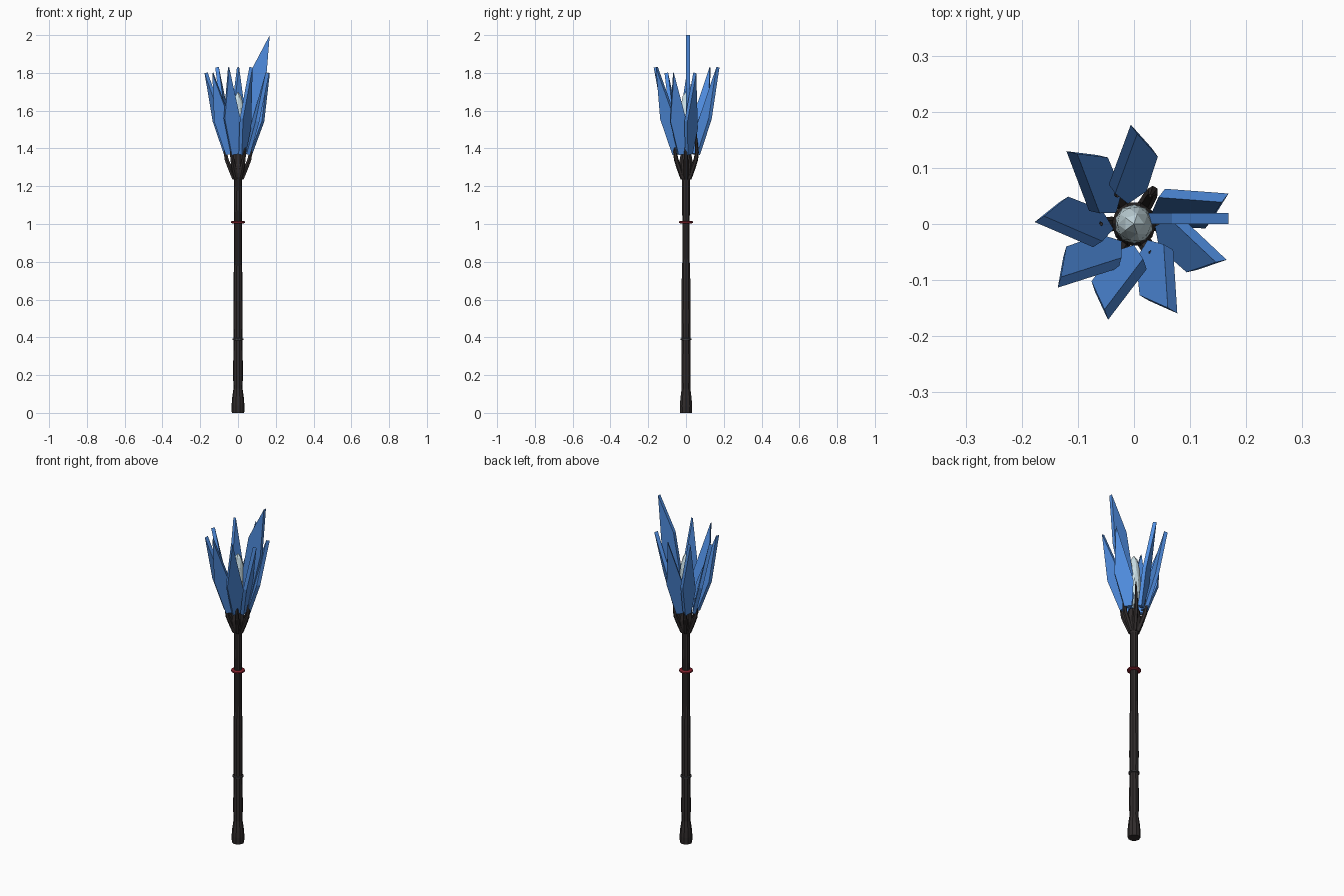
import bpy, bmesh
from math import sin, cos, pi, radians
from mathutils import Vector

if "Cube" in bpy.data.objects:
    bpy.data.objects.remove(bpy.data.objects["Cube"])


def material(name, rgb):
    m = bpy.data.materials.new(name)
    m.diffuse_color = (*rgb, 1)
    m.use_nodes = True
    m.node_tree.nodes["Principled BSDF"].inputs["Base Color"].default_value = m.diffuse_color
    return m


DARK = material("dark_wood", (0.03, 0.025, 0.025))
IRON = material("dark_iron", (0.05, 0.05, 0.055))
RED = material("deep_red", (0.22, 0.015, 0.025))
BLUE = material("blue_crystal", (0.08, 0.27, 0.75))
PALE = material("pale_crystal", (0.6, 0.75, 0.8))


def add_object(name, bm, mat):
    bmesh.ops.recalc_face_normals(bm, faces=bm.faces[:])
    me = bpy.data.meshes.new(name)
    bm.to_mesh(me)
    bm.free()
    me.materials.append(mat)
    ob = bpy.data.objects.new(name, me)
    bpy.context.collection.objects.link(ob)
    return ob


def lathe(name, profile, sides, mat):
    bm = bmesh.new()
    rings = [[bm.verts.new((r * cos(2 * pi * i / sides), r * sin(2 * pi * i / sides), z))
              for i in range(sides)] for r, z in profile]
    for a, b in zip(rings, rings[1:]):
        for i in range(sides):
            j = (i + 1) % sides
            bm.faces.new((a[i], a[j], b[j], b[i]))
    bm.faces.new(rings[0])
    bm.faces.new(rings[-1])
    return add_object(name, bm, mat)


def plate(name, points, normal, thick, mat):
    bm = bmesh.new()
    n = normal.normalized() * thick / 2
    lo = [bm.verts.new(p - n) for p in points]
    hi = [bm.verts.new(p + n) for p in points]
    bm.faces.new(lo)
    bm.faces.new(hi)
    for i in range(len(points)):
        j = (i + 1) % len(points)
        bm.faces.new((lo[i], lo[j], hi[j], hi[i]))
    return add_object(name, bm, mat)


def claw(name, path, radii, angle, mat, sides=6):
    # tapered tube whose path lies in the radial plane at the given angle
    bm = bmesh.new()
    out = Vector((cos(angle), sin(angle), 0))
    side = Vector((-sin(angle), cos(angle), 0))
    pts = [out * r + Vector((0, 0, z)) for r, z in path]
    rings = []
    for k, (p, rad) in enumerate(zip(pts, radii)):
        d = (pts[min(k + 1, len(pts) - 1)] - pts[max(k - 1, 0)]).normalized()
        up = d.cross(side)
        rings.append([bm.verts.new(p + rad * (side * cos(2 * pi * i / sides) + up * sin(2 * pi * i / sides)))
                      for i in range(sides)])
    for a, b in zip(rings, rings[1:]):
        for i in range(sides):
            j = (i + 1) % sides
            bm.faces.new((a[i], a[j], b[j], b[i]))
    bm.faces.new(rings[0])
    bm.faces.new(rings[-1])
    return add_object(name, bm, mat)


# Shaft with flared foot and swollen head
lathe("shaft", [(0.033, 0), (0.034, 0.04), (0.031, 0.08), (0.024, 0.13), (0.026, 0.2),
                (0.024, 0.38), (0.025, 0.5), (0.024, 0.7), (0.02, 0.82), (0.02, 1.0),
                (0.022, 1.1), (0.021, 1.23), (0.036, 1.27), (0.04, 1.31), (0.03, 1.37)], 10, DARK)

# Collar rings
for name, z, r, h, mat in (("lower_ring", 0.39, 0.03, 0.012, IRON),
                           ("upper_ring", 1.01, 0.037, 0.014, RED)):
    lathe(name, [(r - 0.008, z - h / 2), (r, z - h / 4), (r, z + h / 4), (r - 0.008, z + h / 2)], 12, mat)

# Claws gripping the crystals
for i in range(6):
    top = 1.51 if i == 1 else 1.45
    claw(f"claw_{i + 1}", [(0.02, 1.24), (0.04, 1.29), (0.06, 1.34), (0.067, 1.38), (0.058, top)],
         [0.012, 0.013, 0.012, 0.01, 0.003], radians(i * 60), DARK)

# Faceted core crystal
bm = bmesh.new()
bmesh.ops.create_icosphere(bm, subdivisions=2, radius=1)
for v in bm.verts:
    v.co = (v.co.x * 0.035, v.co.y * 0.035, 1.54 + v.co.z * 0.16)
add_object("core_crystal", bm, PALE)

# Ring of swirled crystal blades: (angle, tip height)
BLADES = [(16, 1.8), (90, 1.83), (131, 1.83), (177, 1.8), (218, 1.8),
          (253, 1.83), (294, 1.83), (337, 1.8)]
PROFILE = [(1, 0), (0.42, 0.045), (0, 0.02), (0, -0.02), (0.3, -0.048)]
for k, (deg, tip_z) in enumerate(BLADES):
    a = radians(deg)
    out = Vector((cos(a), sin(a), 0))
    tan = Vector((-sin(a), cos(a), 0))
    base = out * 0.055 + Vector((0, 0, 1.37))
    tip = out * 0.169 + Vector((0, 0, tip_z))
    d = tip - base
    perp = tan.cross(d).normalized()
    w = perp * sin(radians(35)) - tan * cos(radians(35))
    plate(f"crystal_blade_{k + 1}", [base + d * s + w * t for s, t in PROFILE], d.cross(w), 0.02, BLUE)

# Tall radial blade
tall = [(0.168, 2.0), (0.145, 1.72), (0.06, 1.37), (0.03, 1.37), (0.01, 1.5), (0.068, 1.81)]
plate("tall_crystal_blade", [Vector((x, 0.01, z)) for x, z in tall], Vector((0, 1, 0)), 0.02, BLUE)
